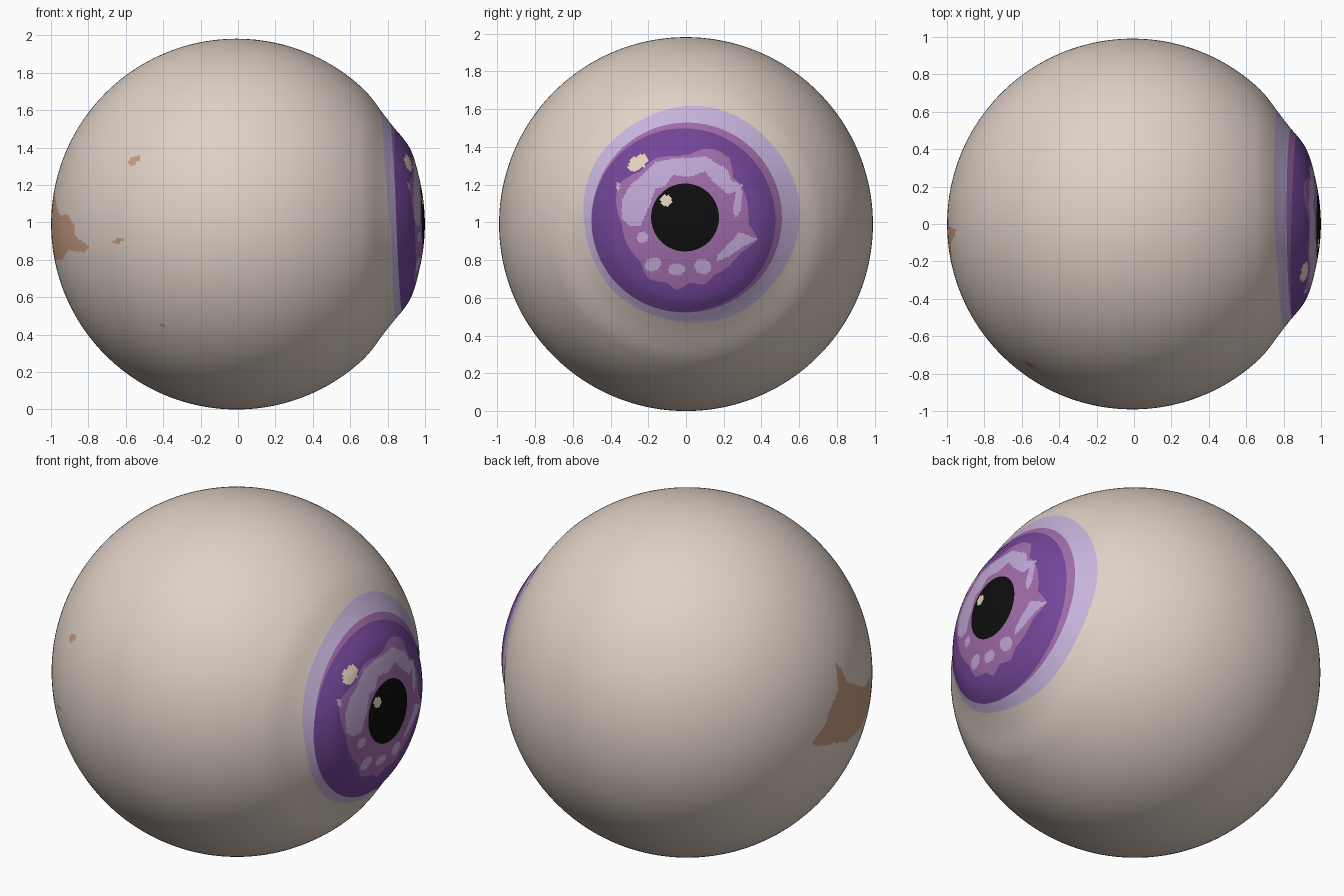
import bpy, math
from math import cos, sin, pi, sqrt

if "Cube" in bpy.data.objects:
    bpy.data.objects.remove(bpy.data.objects["Cube"])

R, CX, CZ = 0.991, -0.008, 0.991      # ball radius and centre
SEG = 320                             # divisions around the gaze axis (x)


def material(name, rgb):
    m = bpy.data.materials.new(name)
    lin = [((c / 255 + 0.055) / 1.055) ** 2.4 if c > 10 else c / 255 / 12.92 for c in rgb]
    m.diffuse_color = (*lin, 1)
    m.use_nodes = True
    m.node_tree.nodes["Principled BSDF"].inputs["Base Color"].default_value = m.diffuse_color
    return m


MATS = [material(n, c) for n, c in (
    ("eye white", (224, 209, 198)), ("pale violet rim", (198, 180, 220)),
    ("deep violet", (115, 70, 152)), ("mauve", (160, 108, 170)),
    ("lavender fleck", (192, 168, 213)), ("pupil black", (14, 14, 14)),
    ("cream glint", (226, 211, 186)), ("brown stain", (202, 157, 130)))]
WHITE, RIM, DEEP, MAUVE, FLECK, BLACK, CREAM, STAIN = range(8)

# Outlines seen along the gaze axis, (y, z) in hundredths from the axis
IRIS_INNER = [(10, 40), (2, 37), (-4, 36), (-16, 35), (-24, 28), (-36, 21), (-37, 11),
              (-34, 0), (-31, -11), (-24, -20), (-20, -29), (-10, -31), (-5, -35), (2, -31),
              (10, -32), (15, -27), (25, -20), (29, -15), (38, -8), (33, 0), (33, 8),
              (30, 19), (25, 25), (23, 35), (17, 39)]
FLECK_SHAPES = [
    [(-34, 3), (-34, 13), (-29, 21), (-22, 27), (-16, 33), (-6, 35), (2, 35), (10, 36),
     (17, 32), (22, 29), (24, 23), (30, 21), (29, 18), (22, 16), (15, 22), (10, 28),
     (2, 25), (-7, 26), (-11, 20), (-16, 19), (-19, 11), (-24, -1), (-30, -1)],
    [(27, 19), (30, 18), (29, 7), (26, 3), (25, 9)],
    [(28, -4), (38, -8), (30, -12), (23, -17), (16, -20), (17, -16), (23, -10)]]
FLECK_DOTS = [(-23, -7, 3, 3, 0), (-17.5, -21.5, 4.5, 3.5, 20), (-5, -24, 4.5, 3, 0),
              (9, -22.5, 4.5, 4, -20), (-36, 20, 1, 2.5, 0)]
GLINTS = [(-25.5, 32.5, 6, 3.5, 35), (-10.5, 12.5, 3, 3, 0)]
STAIN_SHAPE = [(-3, 30), (-7, 26), (-10, 17), (-30, 5), (-41, 5), (-48, 0), (-48, -6),
               (-59, -12), (-56, -15), (-40, -14), (-28, -19), (-10, -19), (-3, -16),
               (10, -13), (20, -10), (21, -7), (12, 0), (6, 9), (-1, 15)]
STAIN_DOTS = [(-55.6, 34, 3.6, 1.9, 35), (-64, -9, 3, 1, 10), (-40.6, -54, 1.9, 1.3, -30)]


def in_poly(p, poly):
    inside = False
    for (x1, y1), (x2, y2) in zip(poly, poly[1:] + poly[:1]):
        if (y1 > p[1]) != (y2 > p[1]) and p[0] < (x2 - x1) * (p[1] - y1) / (y2 - y1) + x1:
            inside = not inside
    return inside


def in_ellipse(p, e):
    dx, dy, t = p[0] - e[0], p[1] - e[1], math.radians(e[4])
    u, v = dx * cos(t) + dy * sin(t), dy * cos(t) - dx * sin(t)
    return (u / e[2]) ** 2 + (v / e[3]) ** 2 < 1


def circle_ray(a, cy, cz, rad):
    """Distance from the axis to an off-centre circle at angle a."""
    d = cy * cos(a) + cz * sin(a)
    return d + sqrt(rad * rad - cy * cy - cz * cz + d * d)


POLAR = sorted((math.atan2(z, y) % (2 * pi), math.hypot(y, z) / 100) for y, z in IRIS_INNER)
POLAR = [(POLAR[-1][0] - 2 * pi, POLAR[-1][1])] + POLAR + [(POLAR[0][0] + 2 * pi, POLAR[0][1])]


def wavy_ray(a):
    for (a0, r0), (a1, r1) in zip(POLAR, POLAR[1:]):
        if a0 <= a <= a1:
            return r0 + (r1 - r0) * (a - a0) / max(a1 - a0, 1e-6)


# Cornea: offset from the ball along x, by distance from the axis
BULGE = [(0, .016), (.24, .017), (.4, .023), (.46, .012), (.52, -.005), (.6, -.012), (.72, 0)]


def surface_x(r):
    pts = [(-.24, .017)] + BULGE + [(.85, 0)]
    off = 0
    for (a, p), (b, q), (c, s), (d, t) in zip(pts, pts[1:], pts[2:], pts[3:]):
        if b <= r <= c:
            h, u = c - b, (r - b) / (c - b)
            m0, m1 = (s - p) / (c - a) * h, (t - q) / (d - b) * h
            off = ((2*u**3 - 3*u*u + 1) * q + (u**3 - 2*u*u + u) * m0
                   + (3*u*u - 2*u**3) * s + (u**3 - u*u) * m1)
    return CX + sqrt(R * R - r * r) + off


# Front bands follow the painted outlines, so their borders are clean
BANDS = [(14, BLACK), (24, MAUVE), (12, DEEP), (1, MAUVE), (5, RIM), (8, WHITE)]
columns = []
for j in range(SEG):
    a = 2 * pi * j / SEG
    dark = circle_ray(a, -.013, .021, .487)
    edges = [0, circle_ray(a, -.005, .035, .18), wavy_ray(a), dark,
             max(dark + .002, circle_ray(a, .005, .035, .503)),
             circle_ray(a, .027, .05, .573) + .005 * sin(5 * a + 1), .72]
    radii = []
    for (n, _), r0, r1 in zip(BANDS, edges, edges[1:]):
        radii += [r0 + (r1 - r0) * (k + 1) / n for k in range(n)]
    col = [(surface_x(r), r * cos(a), r * sin(a) + CZ) for r in radii]
    # rest of the ball, stopping short of the back pole
    p0, rings = math.asin(.72 / R), 175
    for k in range(1, rings):
        p = p0 + (pi - p0) * k / rings
        col.append((CX + R * cos(p), R * sin(p) * cos(a), R * sin(p) * sin(a) + CZ))
    columns.append(col)

N = len(columns[0])
verts = [v for col in columns for v in col] + [(surface_x(0), 0, CZ), (CX - R, 0, CZ)]
front, back = SEG * N, SEG * N + 1
band_of = [m for n, m in BANDS for _ in range(n)]
faces, base = [], []
for j in range(SEG):
    a, b = j * N, (j + 1) % SEG * N
    faces.append((front, a, b))
    base.append(BLACK)
    for i in range(N - 1):
        faces.append((a + i, a + i + 1, b + i + 1, b + i))
        base.append(band_of[i + 1] if i + 1 < len(band_of) else WHITE)
    faces.append((a + N - 1, back, b + N - 1))
    base.append(WHITE)


def colour(face, m):
    """Flecks and glints on the iris, stains on the back and front side."""
    x, y, z = (sum(verts[i][k] for i in face) / len(face) for k in range(3))
    p, q = (y * 100, (z - CZ) * 100), (x * 100, (z - CZ) * 100)
    if x > .8:
        if any(in_ellipse(p, e) for e in GLINTS):
            return CREAM
        if m != BLACK and (any(in_ellipse(p, e) for e in FLECK_DOTS)
                           or any(in_poly(p, s) for s in FLECK_SHAPES)):
            return FLECK
    elif x < -.6 and in_poly(p, STAIN_SHAPE):
        return STAIN
    elif y < 0 and any(in_ellipse(q, e) for e in STAIN_DOTS):
        return STAIN
    return m


mesh = bpy.data.meshes.new("eyeball")
mesh.from_pydata(verts, [], faces)
for m in MATS:
    mesh.materials.append(m)
mesh.polygons.foreach_set("material_index", [colour(f, m) for f, m in zip(faces, base)])
mesh.polygons.foreach_set("use_smooth", [True] * len(faces))
mesh.update()
eyeball = bpy.data.objects.new("eyeball", mesh)
bpy.context.collection.objects.link(eyeball)
